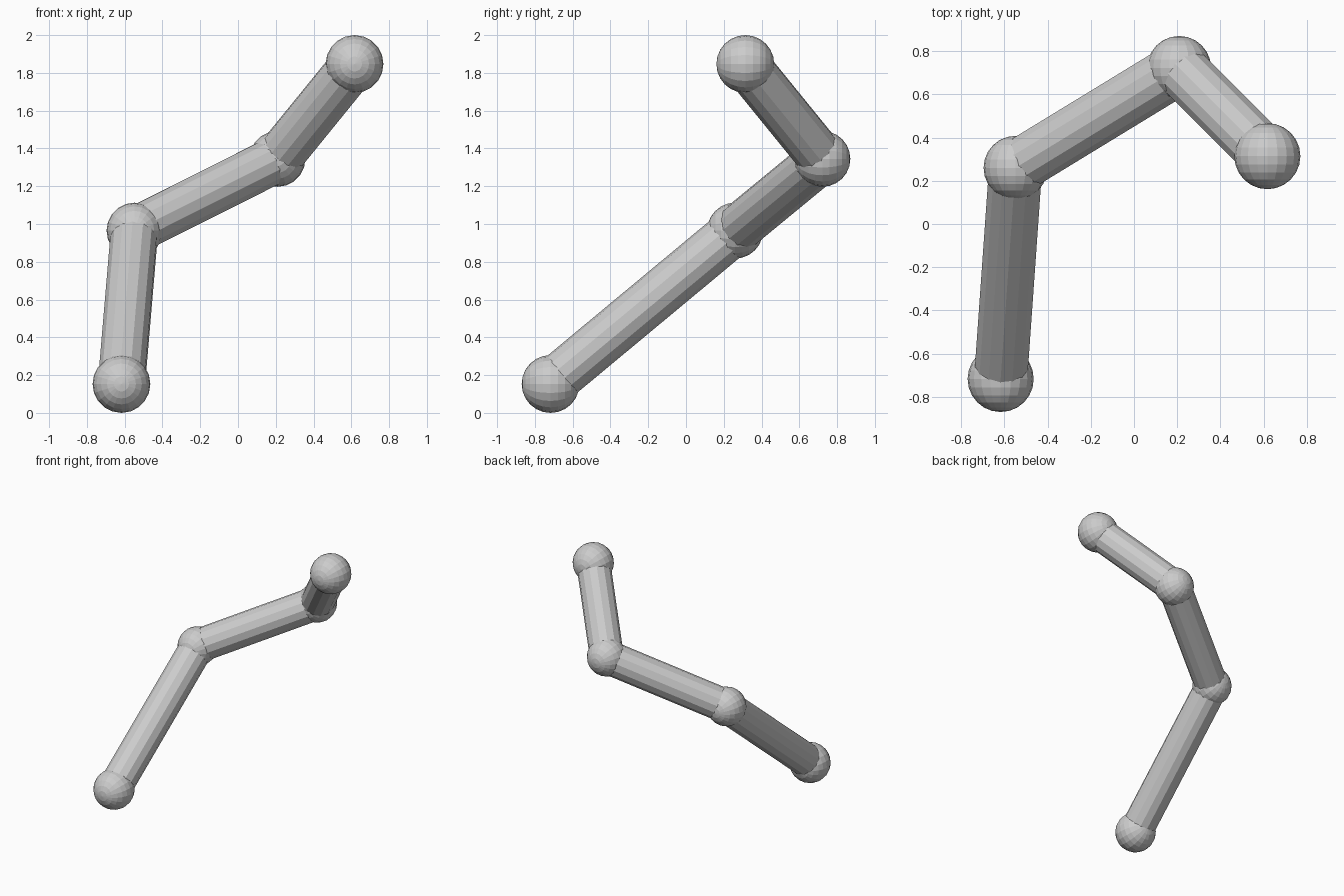
import bpy
from math import radians
from mathutils import Vector

if "Cube" in bpy.data.objects:
    bpy.data.objects.remove(bpy.data.objects["Cube"])

# Joint centres along the chain, with ball radii
joints = [
    ("start_ball", Vector((-0.617, -0.717, 0.153)), 0.153),
    ("lower_joint", Vector((-0.548, 0.260, 0.965)), 0.148),
    ("upper_joint", Vector((0.209, 0.722, 1.345)), 0.148),
    ("end_ball", Vector((0.617, 0.314, 1.847)), 0.153),
]


def ball(name, centre, radius):
    # Low-poly sphere with its poles facing front and back
    bpy.ops.mesh.primitive_uv_sphere_add(
        segments=20, ring_count=12, radius=radius,
        location=centre, rotation=(radians(90), 0, 0))
    bpy.context.object.name = name


def rod(name, a, b, radius):
    # Faceted cylinder running between two joint centres
    d = b - a
    bpy.ops.mesh.primitive_cylinder_add(
        vertices=14, radius=radius, depth=d.length, location=(a + b) / 2,
        rotation=d.to_track_quat('Z', 'Y').to_euler())
    bpy.context.object.name = name


# Balls
for j in joints:
    ball(*j)

# Connecting rods
names = ("lower_rod", "middle_rod", "upper_rod")
for name, a, b in zip(names, joints, joints[1:]):
    rod(name, a[1], b[1], 0.126)
